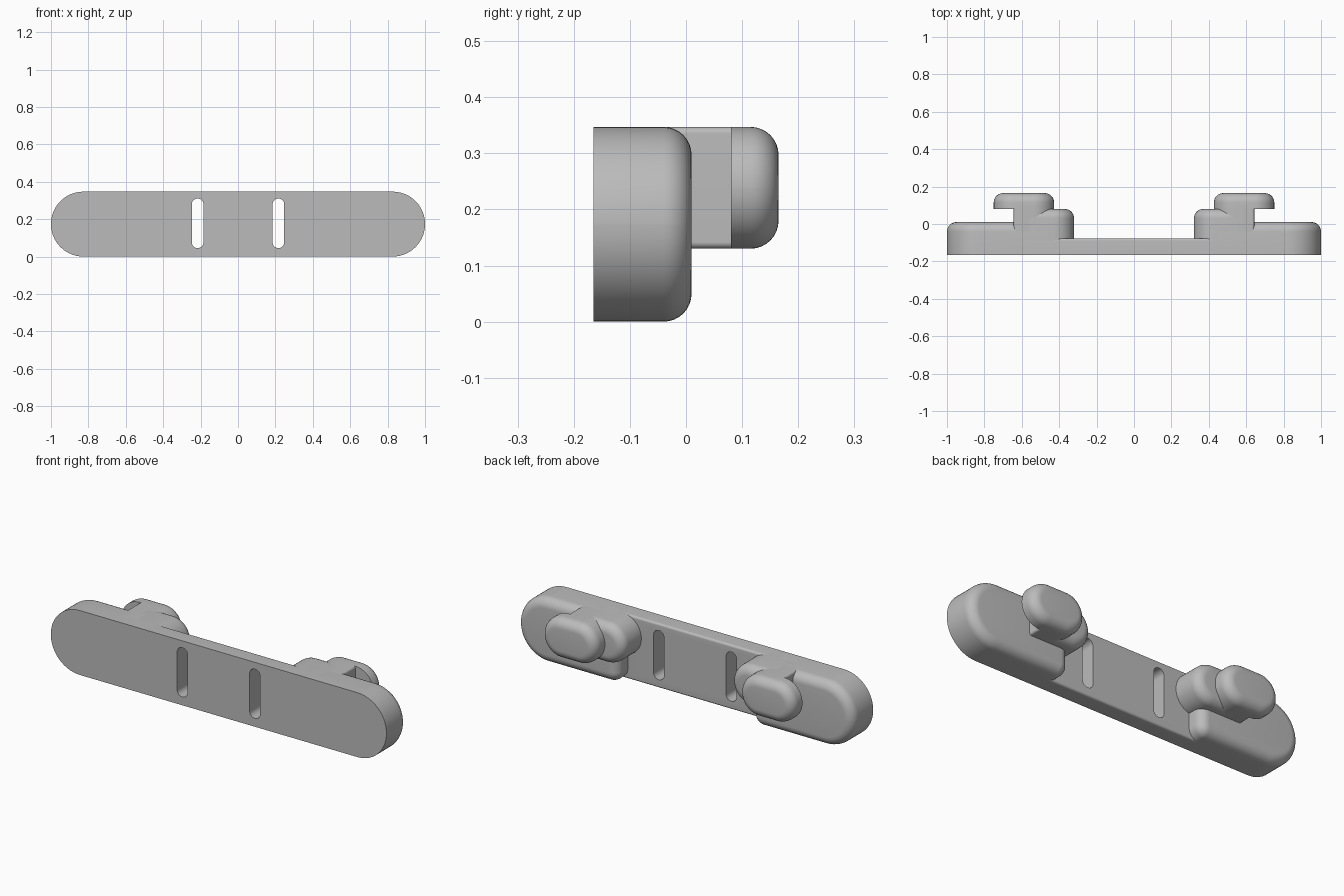
import bpy, bmesh, math

if "Cube" in bpy.data.objects:
    bpy.data.objects.remove(bpy.data.objects["Cube"])

grey = bpy.data.materials.new("plain grey")
grey.use_nodes = True
GREY = (0.5, 0.5, 0.5, 1)
grey.diffuse_color = GREY
grey.node_tree.nodes["Principled BSDF"].inputs["Base Color"].default_value = GREY

HEIGHT = 0.347
FRONT = -0.165
FILLET = 0.05


def outline(x0, x1, z0, z1, r0, r1, inset, steps=14):
    """Rounded rectangle: r0 rounds the corners at x0, r1 those at x1."""
    corners = [(x1 - r1, z1 - r1, r1, 0), (x0 + r0, z1 - r0, r0, 1),
               (x0 + r0, z0 + r0, r0, 2), (x1 - r1, z0 + r1, r1, 3)]
    points = []
    for cx, cz, r, quarter in corners:
        for i in range(steps + 1):
            a = (quarter + i / steps) * math.pi / 2
            points.append((cx + (r - inset) * math.cos(a),
                           cz + (r - inset) * math.sin(a)))
    return points


def block(name, x0, x1, z0, z1, r0, r1, y0, y1, fillet=0, side=1):
    """Extrude an outline along y and round its back edge."""
    rings = [(y0, 0)]
    if fillet:
        for i in range(9):
            a = i / 8 * math.pi / 2
            rings.append((y1 - fillet * (1 - math.sin(a)), fillet * (1 - math.cos(a))))
    else:
        rings.append((y1, 0))
    bm = bmesh.new()
    loops = [[bm.verts.new((side * x, y, z))
              for x, z in outline(x0, x1, z0, z1, r0, r1, inset)]
             for y, inset in rings]
    n = len(loops[0])
    for a, b in zip(loops, loops[1:]):
        for i in range(n):
            j = (i + 1) % n
            bm.faces.new((a[i], a[j], b[j], b[i]))
    bm.faces.new(loops[0])
    bm.faces.new(loops[-1])
    bmesh.ops.remove_doubles(bm, verts=bm.verts, dist=1e-5)
    bmesh.ops.recalc_face_normals(bm, faces=bm.faces)
    mesh = bpy.data.meshes.new(name)
    bm.to_mesh(mesh)
    bm.free()
    mesh.materials.append(grey)
    obj = bpy.data.objects.new(name, mesh)
    bpy.context.collection.objects.link(obj)
    return obj


def activate(obj):
    bpy.ops.object.select_all(action='DESELECT')
    obj.select_set(True)
    bpy.context.view_layer.objects.active = obj


# Thin middle plate with softened back edges
plate = block("middle_plate", -0.6, 0.6, 0, HEIGHT, 0.015, 0.015, FRONT, -0.077, 0.012)
parts = [plate]

# Two upright slots through the plate
for side in (-1, 1):
    cutter = block("slot_cutter", 0.185, 0.247, 0.045, 0.31, 0.0305, 0.0305,
                   -0.3, 0.1, side=side)
    cutter.hide_render = True
    activate(plate)
    mod = plate.modifiers.new("slot", 'BOOLEAN')
    mod.operation = 'DIFFERENCE'
    mod.solver = 'EXACT'
    mod.object = cutter
    bpy.ops.object.modifier_apply(modifier=mod.name)
    bpy.data.objects.remove(cutter)

# Thick rounded ends, each carrying a hook
END_R = HEIGHT / 2 - 0.0005
HOOK_Z = 0.13
HOOK_R = (HEIGHT - HOOK_Z) / 2 - 0.0005
for side, label in ((1, "left"), (-1, "right")):
    parts += [
        block(label + "_end", 0.40, 1.0, 0, HEIGHT, 0.055, END_R,
              FRONT, 0.01, FILLET, side),
        block(label + "_hook_pad", 0.32, 0.62, HOOK_Z, HEIGHT, HOOK_R, 0.06,
              -0.12, 0.08, FILLET, side),
        block(label + "_hook_stem", 0.427, 0.643, HOOK_Z, HEIGHT, HOOK_R, 0.012,
              -0.1, 0.085, 0, side),
        block(label + "_hook_knob", 0.427, 0.75, HOOK_Z, HEIGHT, HOOK_R, HOOK_R,
              0.08, 0.165, FILLET, side),
    ]

for part in parts:
    activate(part)
    bpy.ops.object.shade_smooth_by_angle(angle=math.radians(35))
